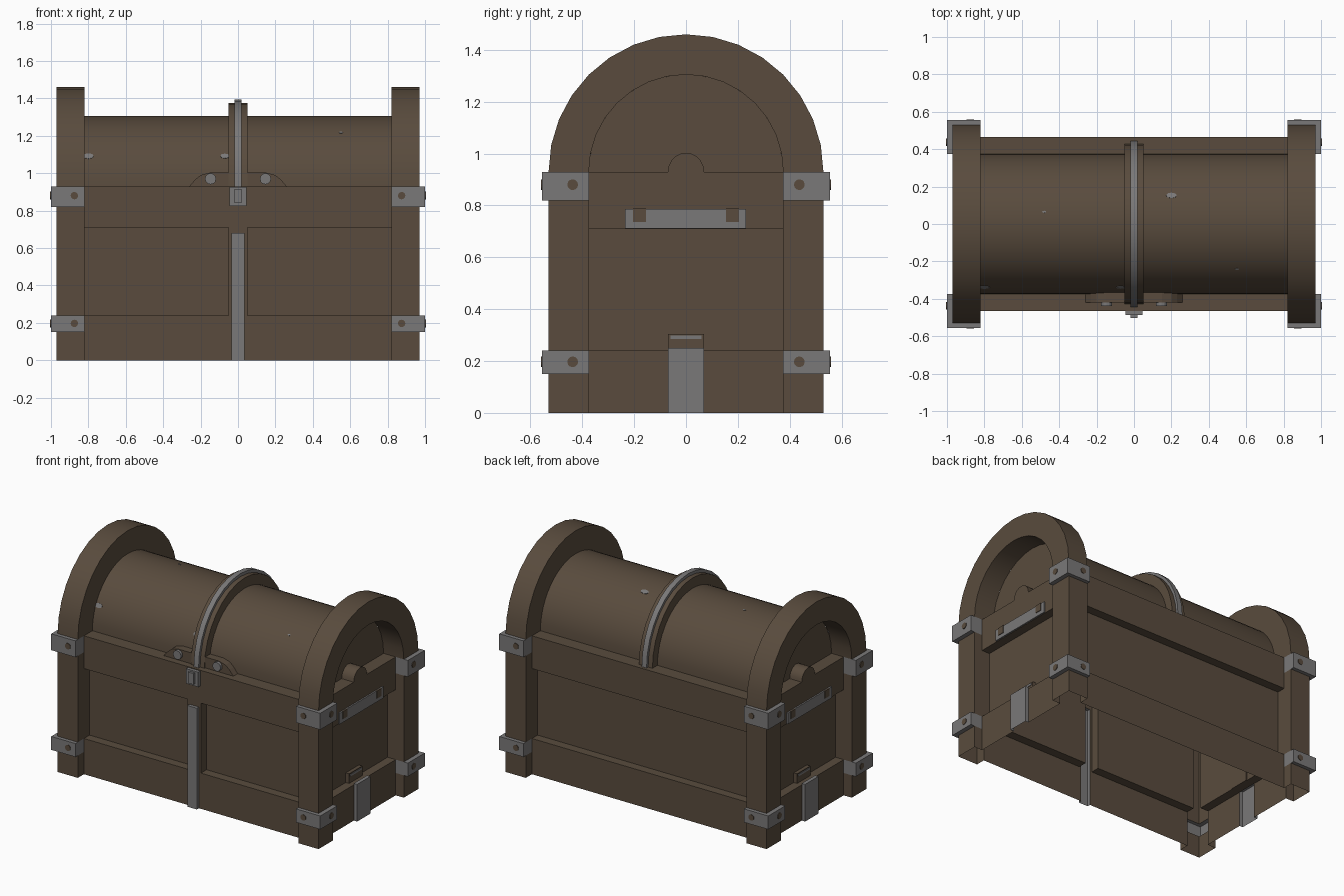
import bpy, bmesh, math
from mathutils import Vector, Matrix

if "Cube" in bpy.data.objects:
    bpy.data.objects.remove(bpy.data.objects["Cube"])


def material(name, rgb):
    m = bpy.data.materials.new(name)
    m.diffuse_color = (*rgb, 1)
    m.use_nodes = True
    m.node_tree.nodes["Principled BSDF"].inputs["Base Color"].default_value = m.diffuse_color
    return m


WOOD = material("brown_wood", (0.100, 0.071, 0.047))
METAL = material("grey_metal", (0.195, 0.190, 0.190))
ZC = 0.93      # height where the rounded lid starts


def finish(name, bm, mat, mirror="", smooth=False, recalc=True):
    if recalc:
        bmesh.ops.recalc_face_normals(bm, faces=bm.faces)
    me = bpy.data.meshes.new(name)
    bm.to_mesh(me)
    bm.free()
    me.materials.append(mat)
    ob = bpy.data.objects.new(name, me)
    bpy.context.collection.objects.link(ob)
    if mirror:
        mod = ob.modifiers.new("Mirror", 'MIRROR')
        mod.use_axis = ["X" in mirror, "Y" in mirror, False]
    if smooth:
        bpy.ops.object.select_all(action='DESELECT')
        ob.select_set(True)
        bpy.context.view_layer.objects.active = ob
        bpy.ops.object.shade_smooth_by_angle(angle=math.radians(30))
    return ob


def strip(pts, z0, z1):
    """Upright sheet following a plan outline."""
    return [[(*a, z0), (*b, z0), (*b, z1), (*a, z1)] for a, b in zip(pts, pts[1:])]


def ledge(x0, x1, y0, y1, z, up):
    q = [(x0, y0, z), (x1, y0, z), (x1, y1, z), (x0, y1, z)]
    return [q if up else q[::-1]]


def sheets(name, quads, mat, back=False, mirror="X"):
    bm = bmesh.new()
    for q in quads:
        if back:
            q = [(x, -y, z) for x, y, z in q][::-1]
        bm.faces.new([bm.verts.new(p) for p in q])
    bmesh.ops.remove_doubles(bm, verts=bm.verts, dist=1e-5)
    finish(name, bm, mat, mirror, recalc=False)


def box(name, x, y, z, mat, mirror=""):
    bm = bmesh.new()
    bmesh.ops.create_cube(bm, size=1)
    for v in bm.verts:
        v.co = [r[0] + (c + .5) * (r[1] - r[0]) for c, r in zip(v.co, (x, y, z))]
    finish(name, bm, mat, mirror)


def prism(name, pts, axis, d0, d1, mat, mirror="", smooth=False):
    """Extrude an outline along x or y; pts are (other axis, z)."""
    bm = bmesh.new()
    put = (lambda p, d: (d, p[0], p[1])) if axis == "x" else (lambda p, d: (p[0], d, p[1]))
    a = [bm.verts.new(put(p, d0)) for p in pts]
    b = [bm.verts.new(put(p, d1)) for p in pts]
    bm.faces.new(a)
    bm.faces.new(b)
    for i in range(len(pts)):
        j = (i + 1) % len(pts)
        bm.faces.new((a[i], a[j], b[j], b[i]))
    finish(name, bm, mat, mirror, smooth)


def arc(ry, rz, n=16):
    return [(-ry * math.cos(math.pi * i / n), ZC + rz * math.sin(math.pi * i / n))
            for i in range(n + 1)]


def arch(name, x0, x1, ri, ry, rz, mat, mirror=""):
    """Half ring open at its feet."""
    bm = bmesh.new()
    loops = [[bm.verts.new((x, *p)) for p in arc(*r)]
             for x, r in ((x0, (ri, ri)), (x1, (ri, ri)), (x1, (ry, rz)), (x0, (ry, rz)))]
    for k in range(4):
        a, b = loops[k], loops[(k + 1) % 4]
        for i in range(len(a) - 1):
            bm.faces.new((a[i], a[i + 1], b[i + 1], b[i]))
    finish(name, bm, mat, mirror, True)


def disc(name, pos, direction, r, depth, mat, mirror="", sx=1.0, seg=12):
    bm = bmesh.new()
    rot = Vector(direction).to_track_quat('Z', 'Y').to_matrix().to_4x4()
    bmesh.ops.create_cone(bm, cap_ends=True, segments=seg, radius1=r, radius2=r, depth=depth,
                          matrix=Matrix.Translation(pos) @ rot @ Matrix.Diagonal((sx, 1, 1, 1)))
    finish(name, bm, mat, mirror)


# Hollow open-bottomed body: walls, corner posts, brackets, built for front and back halves
POST = [(.82, -.53), (.97, -.53), (.97, -.375)]
for back in (False, True):
    side = "back" if back else "front"
    xs = 0 if back else .035            # gap left for the front strap
    xp = 0 if back else .05             # panel starts beside the middle strut

    def rail(x0, y1):
        return [(x0, -.465), (.82, -.465)] + POST + [(.91, -.375), (.91, y1)]

    walls = strip(rail(xs, -.07), 0, .15) + strip(rail(0, 0), .71, .82)
    for z0, z1, x0, y1 in ((.15, .24, xs, -.07), (.82, ZC, 0, 0)):
        walls += strip([(x0, -.465), (.82, -.465)], z0, z1)
        walls += strip([(.91, -.375), (.91, y1)], z0, z1)
    strut = [] if back else [(xs, -.465), (.05, -.465)]
    walls += strip(strut + [(xp, -.405), (.82, -.405)] + POST + [(.85, -.375), (.85, 0)], .24, .71)
    for z, up in ((.24, True), (.71, False)):
        walls += ledge(xp, .82, -.465, -.405, z, up) + ledge(.85, .91, -.375, 0, z, up)
    walls += ledge(0, .82, -.465, -.375, ZC, True) + ledge(.82, .91, -.375, 0, ZC, True)
    sheets(side + "_walls_and_posts", walls, WOOD, back)

    brackets = []
    for z0, z1 in ((.15, .24), (.82, ZC)):
        brackets += strip([(.82, -.465), (.82, -.555), (1.0, -.555), (1.0, -.375), (.91, -.375)], z0, z1)
        for z, up in ((z0, False), (z1, True)):
            brackets += ledge(.82, 1.0, -.555, -.53, z, up) + ledge(.97, 1.0, -.53, -.375, z, up)
    sheets(side + "_corner_brackets", brackets, METAL, back)

    # end straps, one half each
    strap = strip([(.91, -.07), (.935, -.07), (.935, 0)], 0, .25) + ledge(.91, .935, -.07, 0, .25, True)
    sheets(side + "_half_end_strap", strap, METAL, back)

# Front strap
sheets("front_strap", strip([(0, -.487), (.035, -.487), (.035, -.465)], 0, .68)
       + ledge(0, .035, -.487, -.465, .68, True), METAL)
sheets("strap_top_backing", strip([(0, -.465), (.035, -.465)], .68, .71), WOOD)

# Rivet dots on the brackets
for z in (.197, .88):
    disc("bracket_dot_front", (.875, -.556, z), (0, -1, 0), .02, .006, WOOD, "XY")
    disc("bracket_dot_side", (1.001, -.437, z), (1, 0, 0), .021, .006, WOOD, "XY")

# End arches and the barrel lid
arch("end_arch", .82, .97, .375, .53, .53, WOOD, "X")
bm = bmesh.new()
ends = [[bm.verts.new((x, *p)) for p in arc(.375, .375, 24)] for x in (-.82, .82)]
for i in range(24):
    bm.faces.new((ends[0][i], ends[0][i + 1], ends[1][i + 1], ends[1][i]))
for e in ends:
    bm.faces.new(e)
finish("barrel_lid", bm, WOOD, smooth=True)

# Worn metal flecks on the lid: (x, angle from the front, size)
for x, a, r in ((-.80, 25.5, .016), (-.07, 25.5, .014), (.20, 114, .016), (-.48, 100, .006), (.55, 50, .006)):
    t = math.radians(a)
    d = Vector((0, -math.cos(t), math.sin(t)))
    disc("lid_fleck", d * .374 + Vector((x, 0, ZC)), d, r, .006, METAL, sx=1.8, seg=8)

# Middle bands over the lid
arch("lid_wood_band", -.05, .05, .36, .428, .445, WOOD)
arch("lid_metal_band", -.018, .018, .36, .445, .465, METAL)

# Front lid plate with rivets
half = [(.26, ZC), (.23, .965), (.20, .99), (.15, 1.003)]
prism("lid_front_plate", half + [(-x, z) for x, z in half[::-1]], "y", -.42, -.35, WOOD)
disc("lid_plate_rivet", (.147, -.425, .97), (0, -1, 0), .03, .026, METAL, "X")

# Latch
box("latch_plate", (-.045, .045), (-.487, -.465), (.825, .925), METAL)
box("latch_tongue", (-.02, .02), (-.502, -.48), (.84, .915), METAL)

# End details: half-round knob, handle plate with hooks, strap tip
bump = [(-.07 * math.cos(math.pi * i / 10), ZC + .073 * math.sin(math.pi * i / 10)) for i in range(11)]
prism("end_half_round", bump, "x", .82, .91, WOOD, "X", True)
box("handle_plate", (.90, .92), (-.235, .232), (.712, .787), METAL, "X")
box("handle_hook", (.915, .924), (.155, .205), (.737, .788), WOOD, "XY")
box("strap_tip", (.845, .875), (-.07, .07), (.24, .305), WOOD, "X")
box("strap_tip_line", (.87, .879), (-.06, .06), (.285, .298), METAL, "X")
